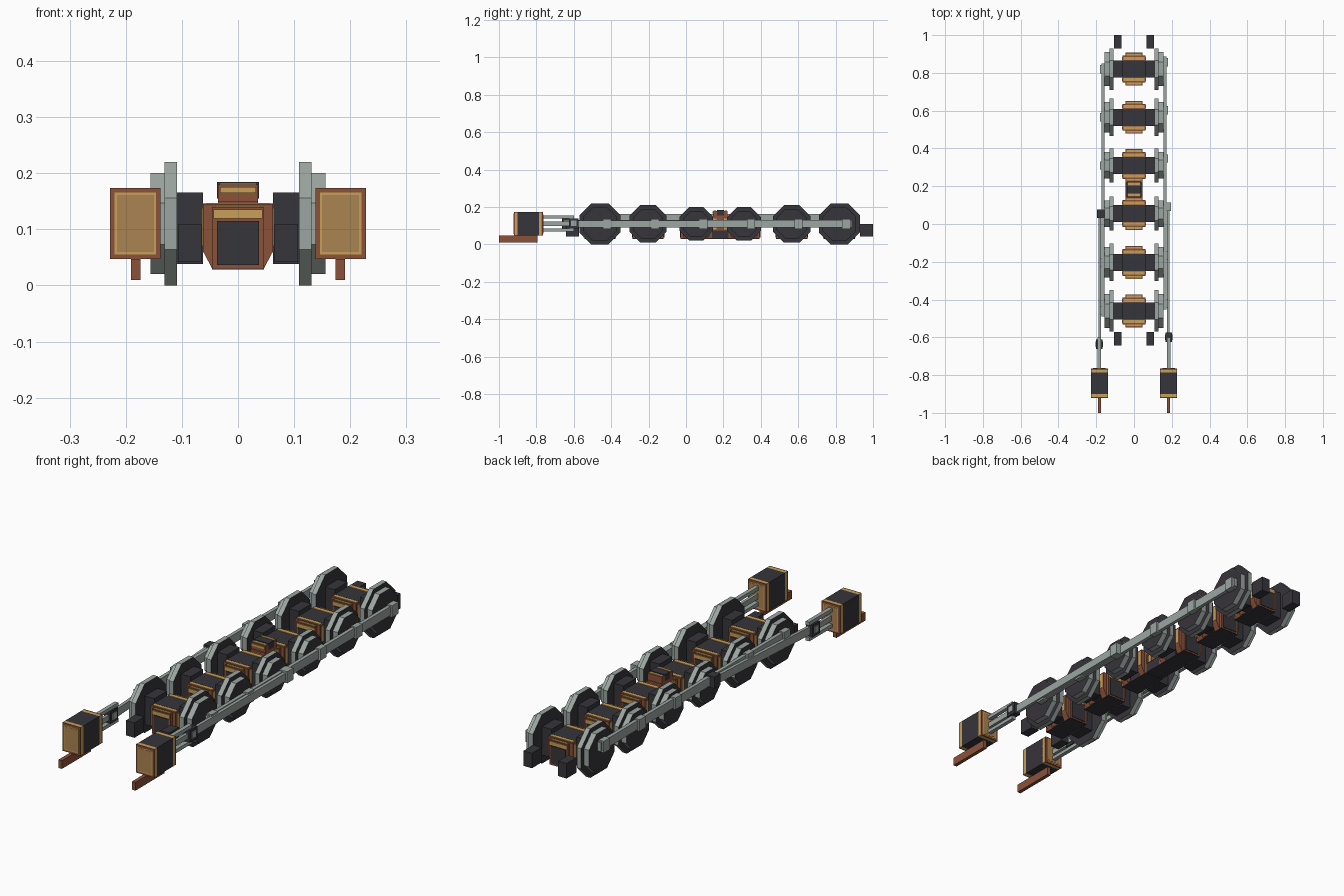
import bpy, bmesh
from math import pi, cos, sin, atan2, hypot
from mathutils import Matrix

cube = bpy.data.objects.get("Cube")
if cube:
    bpy.data.objects.remove(cube)


def material(name, rgb):
    m = bpy.data.materials.new(name)
    m.use_nodes = True
    m.diffuse_color = (*rgb, 1)
    m.node_tree.nodes["Principled BSDF"].inputs["Base Color"].default_value = (*rgb, 1)
    return m


CHARCOAL = material("charcoal", (0.037, 0.035, 0.043))
STEEL = material("steel grey", (0.33, 0.38, 0.355))
COPPER = material("copper brown", (0.26, 0.085, 0.042))
TAN = material("tan brass", (0.41, 0.23, 0.08))
GOLD = material("gold", (0.57, 0.35, 0.10))


def finish(bm, name, *mats):
    bmesh.ops.recalc_face_normals(bm, faces=bm.faces)
    mesh = bpy.data.meshes.new(name)
    bm.to_mesh(mesh)
    bm.free()
    for m in mats:
        mesh.materials.append(m)
    obj = bpy.data.objects.new(name, mesh)
    bpy.context.collection.objects.link(obj)
    return obj


def box(name, x, y, z, mat):
    """Box from (min, max) pairs on each axis."""
    bm = bmesh.new()
    bmesh.ops.create_cube(bm, size=1)
    for v in bm.verts:
        v.co = [r[0] if c < 0 else r[1] for c, r in zip(v.co, (x, y, z))]
    return finish(bm, name, mat)


def around(c, half):
    return (c - half, c + half)


def span(side, a, b):
    """Distance range from the centre plane, on either side."""
    return tuple(sorted((side * a, side * b)))


def disc(name, x, y, z, r):
    """Octagonal disc with a flat top, steel rim and dark faces."""
    bm = bmesh.new()
    rows = []
    for px in x:
        rows.append([bm.verts.new((px, y + r / cos(pi / 8) * cos(pi / 8 + i * pi / 4),
                                   z + r / cos(pi / 8) * sin(pi / 8 + i * pi / 4)))
                     for i in range(8)])
    for row in rows:
        bm.faces.new(row).material_index = 1
    for i in range(8):
        j = (i + 1) % 8
        bm.faces.new((rows[0][i], rows[0][j], rows[1][j], rows[1][i]))
    return finish(bm, name, STEEL, CHARCOAL)


def bar(name, x, start, end, half, mat):
    """Rod in the y-z plane between two (y, z) points."""
    dy, dz = end[0] - start[0], end[1] - start[1]
    length = hypot(dy, dz)
    obj = box(name, x, (0, length), (-half, half), mat)
    obj.data.transform(Matrix.Translation((0, *start)) @ Matrix.Rotation(atan2(dz, dy), 4, 'X'))
    return obj


AXLE_Z = 0.11
SIDES = {"left": 1, "right": -1}
AXLES = [(-0.46, 0.11), (-0.203, 0.10), (0.055, 0.09),
         (0.31, 0.09), (0.565, 0.10), (0.82, 0.11)]

# Wheels, axle boxes and traction motors
for n, (y, radius) in enumerate(AXLES, 1):
    for label, s in SIDES.items():
        disc(f"{label}_flange_{n}", span(s, 0.109, 0.131), y, AXLE_Z, radius)
        disc(f"{label}_tread_{n}", span(s, 0.130, 0.156), y, AXLE_Z, radius - 0.02)
        box(f"{label}_axle_box_{n}", span(s, 0.062, 0.109), around(y, 0.045), (0.038, 0.166), CHARCOAL)
    box(f"motor_core_{n}", around(0, 0.062), around(y, 0.045), (0.06, 0.146), CHARCOAL)
    box(f"motor_underside_{n}", around(0, 0.046), around(y, 0.083), (0.028, 0.034), CHARCOAL)
    for end in (-1, 1):
        tag = f"{'front' if end < 0 else 'back'}_{n}"

        def yr(a, b):
            return tuple(sorted((y + end * a, y + end * b)))

        # tapered copper housing with a stepped nose
        bm = bmesh.new()
        outline = [(0.062, 0.145), (0.062, 0.06), (0.046, 0.03)]
        outline += [(-px, pz) for px, pz in reversed(outline)]
        f = bm.faces.new([bm.verts.new((px, y + end * 0.04, pz)) for px, pz in outline])
        new = bmesh.ops.extrude_face_region(bm, geom=[f])["geom"]
        bmesh.ops.translate(bm, vec=(0, end * 0.031, 0),
                            verts=[v for v in new if isinstance(v, bmesh.types.BMVert)])
        finish(bm, f"motor_housing_{tag}", COPPER)
        box(f"motor_nose_{tag}", around(0, 0.046), yr(0.07, 0.084), (0.03, 0.14), COPPER)
        box(f"motor_top_band_{tag}", around(0, 0.056), yr(0.048, 0.064), (0.143, 0.147), GOLD)
        box(f"motor_nose_band_{tag}", around(0, 0.04), yr(0.072, 0.081), (0.138, 0.142), GOLD)
        box(f"motor_gold_strip_{tag}", around(0, 0.044), yr(0.08, 0.087), (0.119, 0.135), GOLD)
        box(f"motor_panel_{tag}", around(0, 0.037), yr(0.08, 0.087), (0.036, 0.115), CHARCOAL)
        for label, s in SIDES.items():
            box(f"motor_{label}_band_{tag}", span(s, 0.058, 0.064), yr(0.048, 0.064), (0.07, 0.138), GOLD)

# Central gear case and the small unit above it
box("gear_case", around(0, 0.044), (0.03, 0.335), (0.03, 0.075), CHARCOAL)
box("gear_case_upper", around(0, 0.036), (0.14, 0.225), (0.07, 0.15), COPPER)
box("top_unit", around(0, 0.036), (0.145, 0.222), (0.145, 0.18), COPPER)
box("top_unit_lid", around(0, 0.037), (0.165, 0.202), (0.155, 0.184), CHARCOAL)
for i, y in enumerate((0.154, 0.213)):
    box(f"top_unit_band_{i}", around(0, 0.033), around(y, 0.006), (0.178, 0.183), GOLD)
    box(f"gear_case_band_{i}", around(0, 0.039), around(y, 0.009), (0.08, 0.14), GOLD)
box("top_unit_front_strip", around(0, 0.032), (0.142, 0.147), (0.165, 0.175), GOLD)

for label, s in SIDES.items():
    # frame ends
    for tag, y in (("front", (-0.642, -0.572)), ("back", (0.93, 1.0))):
        box(f"{label}_{tag}_frame_end", span(s, 0.065, 0.107), y, (0.042, 0.109), CHARCOAL)

    # coupling rod and crank pins, quartered between the two sides
    dy, dz = (0.037, 0.0) if s > 0 else (0.0, 0.032)
    rod_z = AXLE_Z + dz
    box(f"{label}_coupling_rod", span(s, 0.156, 0.172),
        (AXLES[0][0] + dy - 0.03, AXLES[-1][0] + dy + 0.03), around(rod_z, 0.02), STEEL)
    for n, (y, _) in enumerate(AXLES, 1):
        driven = n == 3
        box(f"{label}_crank_pin_{n}", span(s, 0.15, 0.195 if driven else 0.181),
            around(y + dy, 0.022), around(rod_z, 0.026),
            CHARCOAL if driven and s < 0 else STEEL)

    # main rod, crosshead, piston rod and slide bars
    cross_y = -0.637 + dy
    bar(f"{label}_main_rod", span(s, 0.174, 0.188), (cross_y, AXLE_Z),
        (AXLES[2][0] + dy, rod_z), 0.018, STEEL)
    box(f"{label}_crosshead", span(s, 0.168, 0.2), around(cross_y, 0.026), (0.085, 0.14), CHARCOAL)
    box(f"{label}_crosshead_plate", span(s, 0.165, 0.204), around(cross_y, 0.015), (0.098, 0.127), STEEL)
    box(f"{label}_piston_rod", span(s, 0.176, 0.189), (-0.77, cross_y), around(AXLE_Z, 0.012), STEEL)
    for tag, z in (("lower", 0.077), ("upper", 0.147)):
        box(f"{label}_{tag}_slide_bar", span(s, 0.174, 0.192), (-0.77, -0.6), around(z, 0.008), STEEL)

    # cylinder block with copper ends, gold bands and a brass front panel
    box(f"{label}_cylinder", span(s, 0.138, 0.228), (-0.9, -0.785), (0.047, 0.174), CHARCOAL)
    for tag, y0, y1 in (("front", -0.92, -0.915), ("back", -0.772, -0.765)):
        box(f"{label}_cylinder_{tag}_cap", span(s, 0.138, 0.228), (y0, y1), (0.047, 0.174), COPPER)
    for tag, y0, y1 in (("front", -0.915, -0.899), ("back", -0.786, -0.772)):
        box(f"{label}_cylinder_{tag}_band", span(s, 0.138, 0.228), (y0, y1), (0.047, 0.174), GOLD)
    for tag, y in (("front", -0.919), ("back", -0.766)):
        box(f"{label}_cylinder_{tag}_trim", span(s, 0.146, 0.22), around(y, 0.002), (0.055, 0.166), GOLD)
        box(f"{label}_cylinder_{tag}_panel", span(s, 0.15, 0.216), around(y, 0.003), (0.06, 0.161), TAN)

    # copper bracket reaching forward below the cylinder
    box(f"{label}_bracket", span(s, 0.174, 0.191), (-1.0, -0.795), (0.01, 0.047), COPPER)
